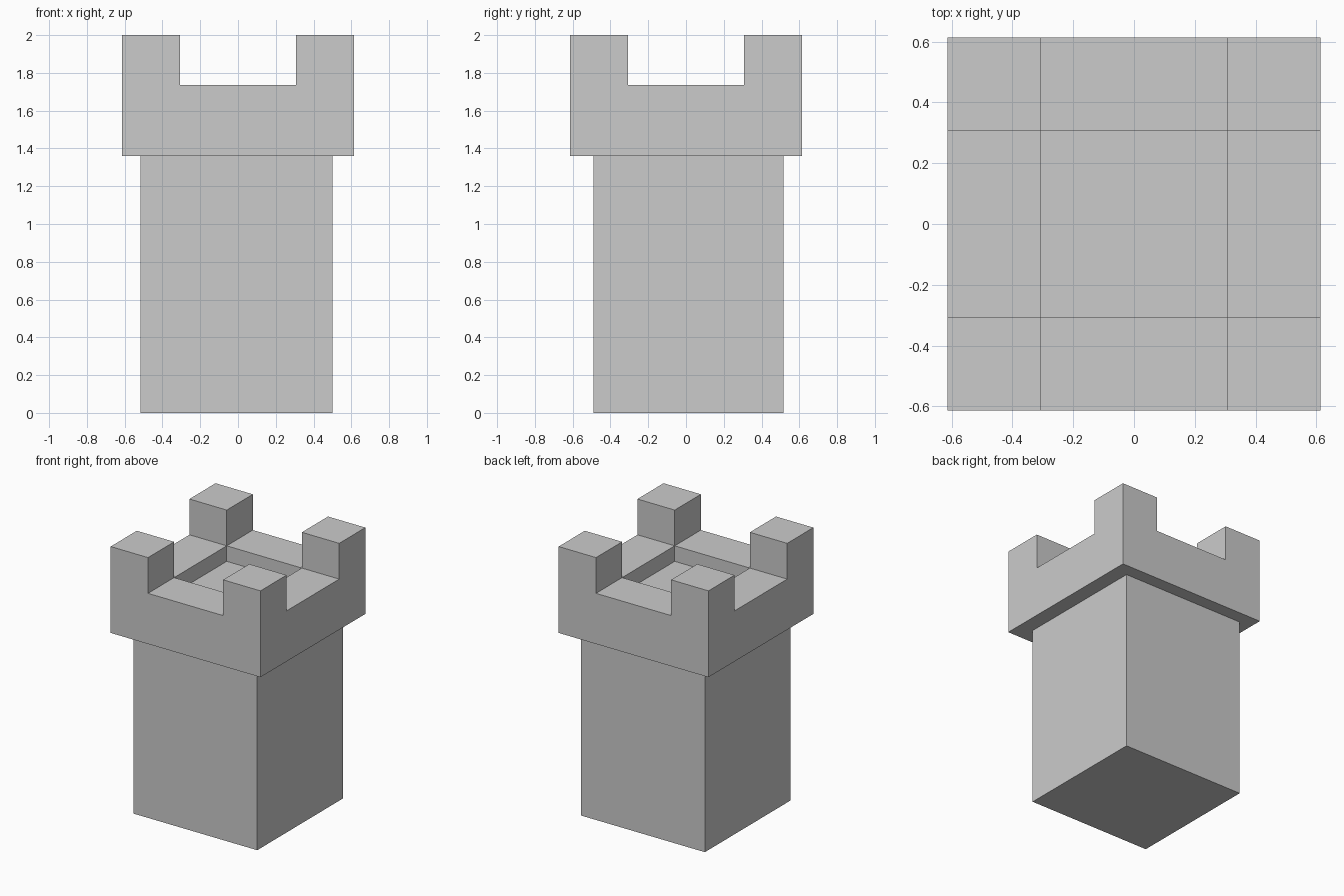
import bpy
import bmesh

if "Cube" in bpy.data.objects:
    bpy.data.objects.remove(bpy.data.objects["Cube"])

OUT, GAP = 0.614, 0.308                       # battlement half width, notch half width
Z_BASE, Z_FLOOR, Z_WALL, Z_TOP = 1.36, 1.62, 1.735, 2.0
X0, X1, Y0, Y1 = -0.516, 0.50, -0.489, 0.516  # shaft footprint, slightly off centre


def finish(bm, name):
    bmesh.ops.recalc_face_normals(bm, faces=bm.faces[:])
    mesh = bpy.data.meshes.new(name)
    bm.to_mesh(mesh)
    bm.free()
    obj = bpy.data.objects.new(name, mesh)
    bpy.context.collection.objects.link(obj)
    return obj


def raise_face(bm, face, dz):
    new = bmesh.ops.extrude_discrete_faces(bm, faces=[face])["faces"][0]
    bmesh.ops.translate(bm, vec=(0, 0, dz), verts=new.verts[:])


# Shaft: box left open where it meets the battlement
bm = bmesh.new()
foot = [bm.verts.new((x, y, 0)) for x, y in ((X0, Y0), (X1, Y0), (X1, Y1), (X0, Y1))]
base = bm.faces.new(foot)
walls = bmesh.ops.extrude_edge_only(bm, edges=base.edges[:])["geom"]
for v in walls:
    if isinstance(v, bmesh.types.BMVert):
        v.co.z = Z_BASE
finish(bm, "shaft")

# Battlement: 3 x 3 grid at wall height
bm = bmesh.new()
steps = (-OUT, -GAP, GAP, OUT)
grid = [[bm.verts.new((x, y, Z_WALL)) for y in steps] for x in steps]
cells = {}
for i in range(3):
    for j in range(3):
        cells[i, j] = bm.faces.new((grid[i][j], grid[i + 1][j],
                                    grid[i + 1][j + 1], grid[i][j + 1]))
rim = [e for e in bm.edges if e.is_boundary]

# Outer walls, then the overhang underside reaching in to the shaft
for inward in (False, True):
    geom = bmesh.ops.extrude_edge_only(bm, edges=rim)["geom"]
    rim = [g for g in geom if isinstance(g, bmesh.types.BMEdge)]
    for v in (g for g in geom if isinstance(g, bmesh.types.BMVert)):
        v.co.z = Z_BASE
        if inward:
            v.co.x = min(max(v.co.x, X0), X1)
            v.co.y = min(max(v.co.y, Y0), Y1)

# Corner merlons and the sunken roof floor
for i in (0, 2):
    for j in (0, 2):
        raise_face(bm, cells[i, j], Z_TOP - Z_WALL)
raise_face(bm, cells[1, 1], Z_FLOOR - Z_WALL)
bmesh.ops.remove_doubles(bm, verts=bm.verts[:], dist=0.0001)
finish(bm, "battlement")
